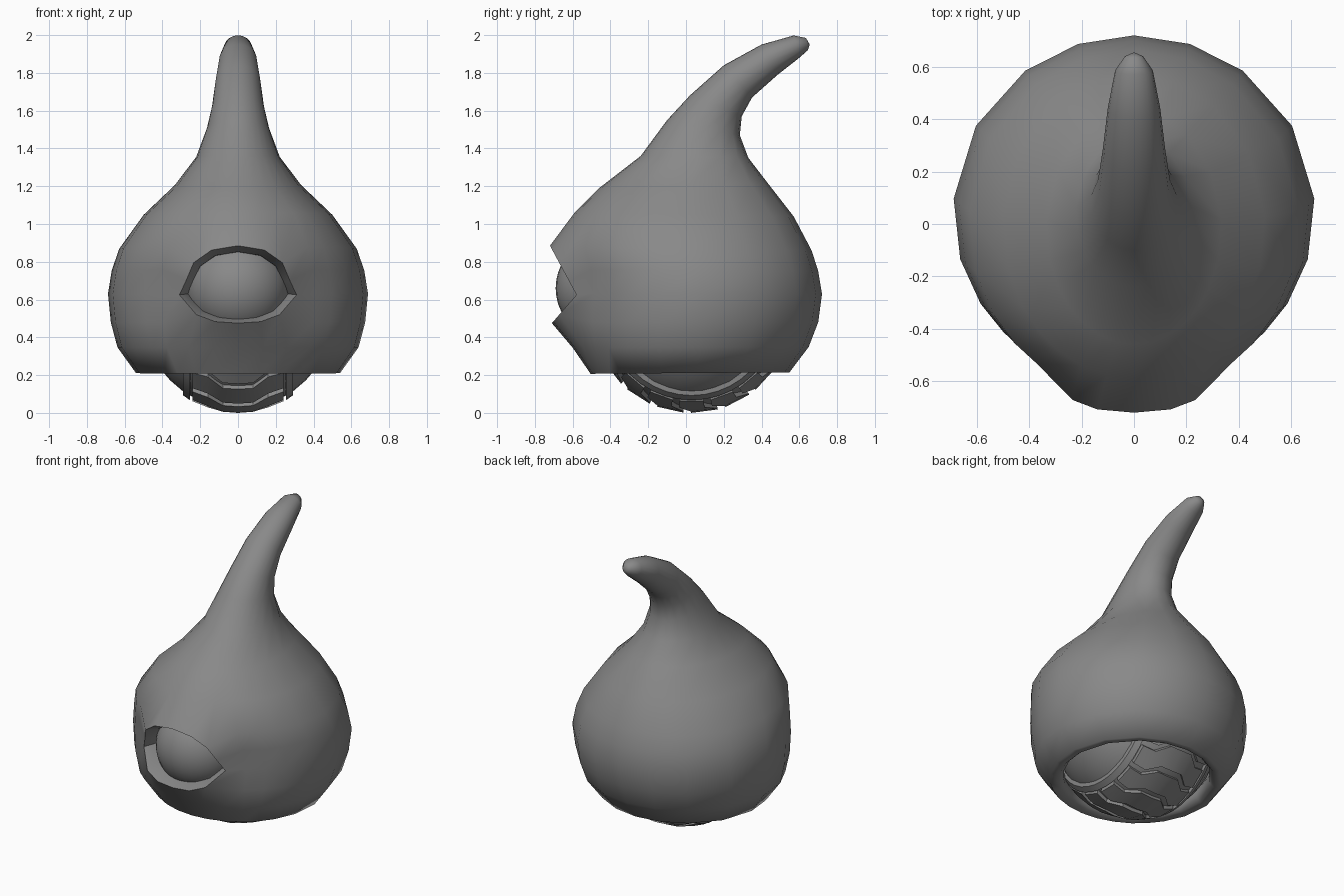
import bpy, bmesh
from math import sin, cos, pi, radians, sqrt
from mathutils import Vector

if "Cube" in bpy.data.objects:
    bpy.data.objects.remove(bpy.data.objects["Cube"])

DARK = bpy.data.materials.new("dark_grey")
DARK.diffuse_color = (.25, .25, .25, 1)
DARK.use_nodes = True
DARK.node_tree.nodes["Principled BSDF"].inputs["Base Color"].default_value = DARK.diffuse_color


def finish(bm, name, angle=40):
    bmesh.ops.recalc_face_normals(bm, faces=bm.faces)
    me = bpy.data.meshes.new(name)
    bm.to_mesh(me)
    bm.free()
    me.materials.append(DARK)
    ob = bpy.data.objects.new(name, me)
    bpy.context.collection.objects.link(ob)
    bpy.ops.object.select_all(action='DESELECT')
    ob.select_set(True)
    bpy.context.view_layer.objects.active = ob
    bpy.ops.object.shade_smooth_by_angle(angle=radians(angle))
    return ob


# Body rings: front y, front z, back y, back z, half width
RINGS = [
    (-.50, .42, .56, .42, .53), (-.43, .29, .49, .29, .46),
    (-.43, .24, .49, .24, .46), (-.455, .212, .51, .215, .488), (-.505, .207, .548, .215, .542),
    (-.60, .345, .65, .35, .64), (-.62, .48, .70, .48, .675),
    (-.62, .63, .72, .63, .69), (-.63, .76, .70, .75, .67),
    (-.66, .88, .665, .86, .63), (-.59, 1.06, .57, 1.04, .50),
    (-.46, 1.19, .43, 1.22, .335), (-.24, 1.36, .33, 1.35, .222),
    (-.10, 1.55, .285, 1.47, .165), (.02, 1.68, .295, 1.57, .138),
    (.20, 1.84, .35, 1.67, .12), (.40, 1.95, .485, 1.79, .10),
    (.57, 1.998, .60, 1.88, .072), (.635, 1.985, .645, 1.92, .035)]
HALF = [0, 12, 24, 36, 46, 58, 74, 94, 119, 143, 162, 180]
ANGLES = [radians(a) for a in HALF + [-a for a in HALF[-2:0:-1]]]
N = len(ANGLES)

bm = bmesh.new()
grid = []
for fy, fz, by, bz, w in RINGS:
    f, b = Vector((0, fy, fz)), Vector((0, by, bz))
    grid.append([bm.verts.new((f + b) / 2 + (f - b) / 2 * cos(a) + Vector((w * sin(a), 0, 0)))
                 for a in ANGLES])

# Eye opening: almond rim pulled from the grid around the gap (column, ring) -> (x, z)
RIM = {(0, 9): (0, .885), (1, 9): (.14, .862), (2, 9): (.235, .795), (2, 8): (.275, .70),
       (2, 7): (.31, .625), (2, 6): (.22, .52), (1, 6): (.12, .483), (0, 6): (0, .475)}
keys = list(RIM)
loop = []
for c, r in keys + [(-c, r) for c, r in keys[-2:0:-1]]:
    x, z = RIM[(abs(c), r)]
    y = -.58 - (.14 * (z - .625) / .26 if z > .625 else .13 * (.625 - z) / .15)
    v = grid[r][c % N]
    v.co = (x if c >= 0 else -x, y, z)
    loop.append(v)

for r in range(len(grid) - 1):
    for c in range(N):
        if 6 <= r < 9 and (c < 2 or c >= N - 2):
            continue
        d = (c + 1) % N
        bm.faces.new((grid[r][c], grid[r][d], grid[r + 1][d], grid[r + 1][c]))
for r in (7, 8):
    for c in (-1, 0, 1):
        bm.verts.remove(grid[r][c])
tip = bm.verts.new((0, .655, 1.95))
for c in range(N):
    bm.faces.new((grid[-1][c], grid[-1][(c + 1) % N], tip))

# Thick eyelid turned inward
for s, dy in ((.86, .09), (.95, .12)):
    inner = [bm.verts.new((v.co.x * s, v.co.y + dy, .66 + (v.co.z - .66) * s)) for v in loop]
    for i in range(len(loop)):
        j = (i + 1) % len(loop)
        bm.faces.new((loop[i], loop[j], inner[j], inner[i]))
    loop = inner
finish(bm, "body", 60)


def ball(name, center, radius):
    bm = bmesh.new()
    bmesh.ops.create_uvsphere(bm, u_segments=32, v_segments=20, radius=radius)
    for v in bm.verts:
        v.co += Vector(center)
    return finish(bm, name)


ball("eyeball", (0, -.415, .66), .275)
C = Vector((0, .03, .53))
ball("roller_ball", C, .507)


def on_ball(R, x, a):
    rad = sqrt(R * R - x * x)
    return C + Vector((x, rad * sin(a), -rad * cos(a)))


# Tread lugs: bent strips following the ball, axis along x
def lug(bm, path, width, lo, hi, a0):
    rows = [[bm.verts.new(on_ball(R, x, a0 + off + da * width / 2))
             for R, da in ((lo, -1), (hi, -1), (hi, 1), (lo, 1))] for x, off in path]
    for p, q in zip(rows, rows[1:]):
        for i in range(4):
            j = (i + 1) % 4
            bm.faces.new((p[i], p[j], q[j], q[i]))
    bm.faces.new(rows[0])
    bm.faces.new(rows[-1])


CENTER = [(-.24, 0), (-.16, 0), (-.08, .13), (0, .13), (.08, .13), (.16, 0), (.24, 0)]
COUNT = 18
bm = bmesh.new()
for k in range(COUNT):
    lug(bm, CENTER, .27, .48, .53, 2 * pi * k / COUNT)
finish(bm, "tread", 25)

# Raised ring on each side of the tread
for side, s in (("left", -1), ("right", 1)):
    bm = bmesh.new()
    M = 40
    rows = [[bm.verts.new(on_ball(R, s * x, 2 * pi * k / M))
             for R, x in ((.48, .25), (.528, .255), (.525, .29), (.48, .295))] for k in range(M)]
    for k in range(M):
        p, q = rows[k], rows[(k + 1) % M]
        for i in range(4):
            j = (i + 1) % 4
            bm.faces.new((p[i], p[j], q[j], q[i]))
    finish(bm, side + "_tread_ring", 30)
